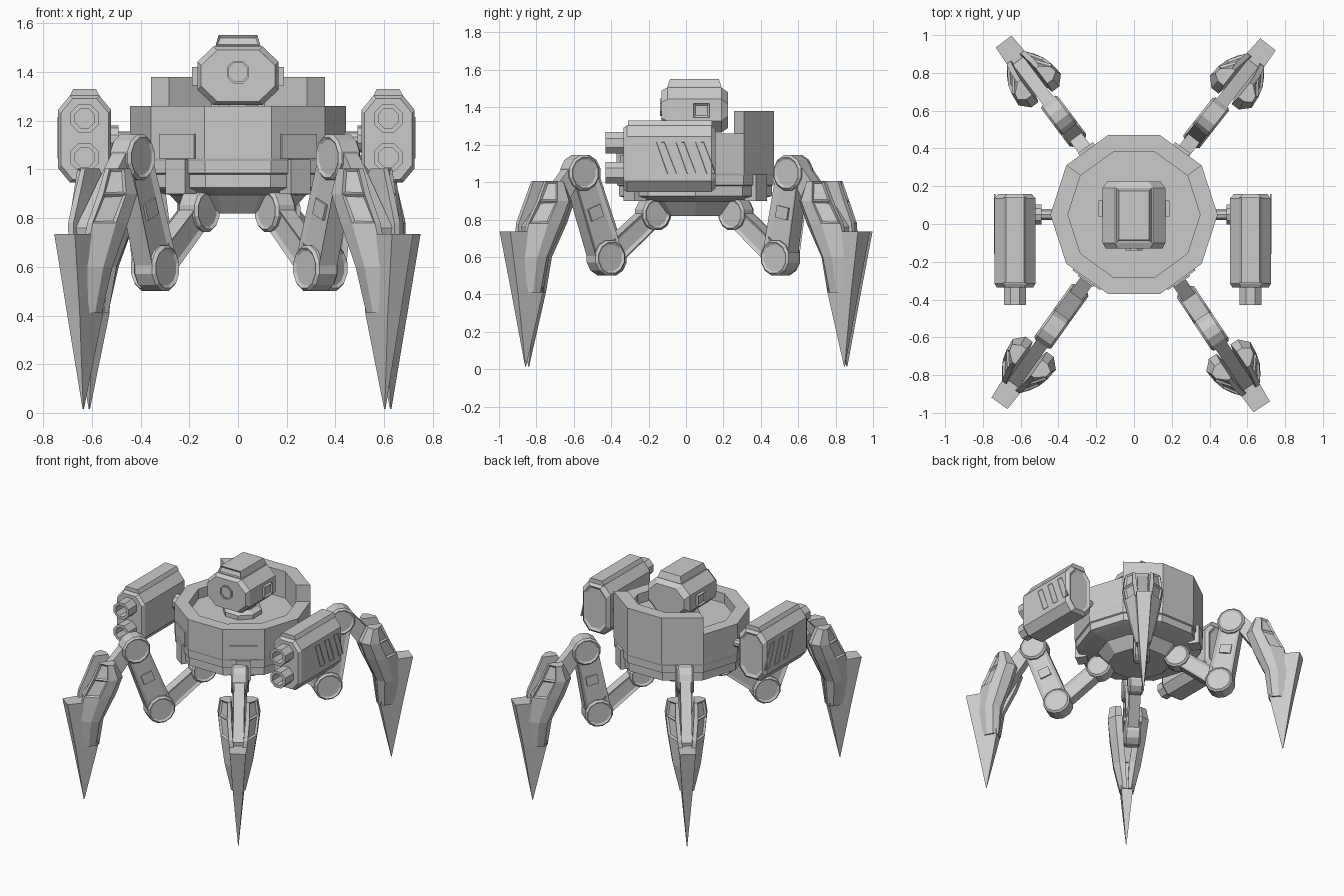
import bpy, bmesh, math
from mathutils import Matrix, Vector

cube = bpy.data.objects.get("Cube")
if cube:
    bpy.data.objects.remove(cube)

grey = bpy.data.materials.new("plain grey")
grey.use_nodes = True
GREY = (0.6, 0.6, 0.6, 1)
grey.diffuse_color = GREY
grey.node_tree.nodes["Principled BSDF"].inputs["Base Color"].default_value = GREY
CENTRE = Matrix.Translation((0, 0.05, 0))


def build(name, sections, place=Matrix(), inset=None, width=0.015, depth=0.01):
    """Skin equal-length rings of points, cap both ends, recess the chosen faces."""
    bm = bmesh.new()
    rings = [[bm.verts.new(p) for p in s] for s in sections]
    n = len(rings[0])
    for a, b in zip(rings, rings[1:]):
        for i in range(n):
            j = (i + 1) % n
            bm.faces.new((a[i], a[j], b[j], b[i]))
    bm.faces.new(rings[0])
    bm.faces.new(rings[-1])
    bmesh.ops.recalc_face_normals(bm, faces=bm.faces)
    bm.normal_update()
    if inset:
        chosen = [f for f in bm.faces if inset(f)]
        bmesh.ops.inset_individual(bm, faces=chosen, thickness=width, depth=-depth)
    bm.transform(place)
    if place.determinant() < 0:
        bmesh.ops.reverse_faces(bm, faces=bm.faces)
    mesh = bpy.data.meshes.new(name)
    bm.to_mesh(mesh)
    bm.free()
    mesh.materials.append(grey)
    obj = bpy.data.objects.new(name, mesh)
    bpy.context.collection.objects.link(obj)
    return obj


def lathe(name, profile, sides, place=Matrix(), turn=0.0, **kw):
    """Rings of (radius, height) around local z."""
    angles = [turn + math.tau * i / sides for i in range(sides)]
    return build(name, [[(r * math.cos(a), r * math.sin(a), z) for a in angles]
                        for r, z in profile], place, **kw)


def box(name, x, y, z, place=Matrix(), **kw):
    return build(name, [[(x[0], y[0], h), (x[1], y[0], h), (x[1], y[1], h), (x[0], y[1], h)]
                        for h in z], place, **kw)


def slab(name, outline, half, place=Matrix(), **kw):
    """Outline in local x and z, extruded both ways along y."""
    return build(name, [[(x, y, z) for x, z in outline] for y in (-half, half)], place, **kw)


def octagon(w, h, cx, cz):
    return [(w, -h + cz), (w, h - cz), (w - cx, h), (cx - w, h),
            (-w, h - cz), (-w, cz - h), (cx - w, -h), (w - cx, -h)]


def shell(w, h, cx, cz, spans, x, z):
    """Octagon sections along y, each span giving (y, amount trimmed from the rim)."""
    return [[(x + u, y, z + v) for u, v in octagon(w - t, h - t, cx, cz)] for y, t in spans]


def sideways(f):
    return abs(f.normal.y) > 0.9


# Hull: ten-sided tub with bands, hollow top and tapered belly
lathe("hull", [(0.21, 0.82), (0.28, 0.895), (0.39, 0.915), (0.43, 0.925), (0.43, 0.98),
               (0.44, 0.985), (0.44, 1.035), (0.443, 1.045), (0.443, 1.26), (0.35, 1.26),
               (0.35, 1.19)], 10, CENTRE)
arc = [math.radians(a) for a in (36, 72, 108, 144)]
rim = [(0.443 * math.cos(a), 0.443 * math.sin(a)) for a in arc]
rim += [(0.35 * math.cos(a), 0.35 * math.sin(a)) for a in reversed(arc)]
build("raised_back_rim", [[(x, y, z) for x, y in rim] for z in (1.2, 1.38)], CENTRE)
for a in (54, 126, 234, 306):
    face = CENTRE @ Matrix.Rotation(math.radians(a), 4, "Z")
    box("hull_bracket", (0.36, 0.438), (-0.05, 0.05), (0.9, 1.04), face)
    if a > 180:
        box("hull_panel", (0.415, 0.43), (-0.09, 0.09), (1.045, 1.145), face)

# Head with cap, eye, neck and side sensors
lathe("neck", [(0.13, 1.18), (0.13, 1.22), (0.09, 1.24), (0.09, 1.3)], 8, CENTRE, math.pi / 8)
build("head", shell(0.166, 0.12, 0.065, 0.062,
                    [(-0.13, 0.015), (-0.10, 0), (0.19, 0), (0.225, 0.025)], 0, 1.385))
build("head_cap", [[(-w, y0, z), (w, y0, z), (w, y1, z), (-w, y1, z)]
                   for w, y0, y1, z in ((0.092, -0.10, 0.19, 1.48), (0.092, -0.10, 0.19, 1.51),
                                        (0.08, -0.085, 0.175, 1.552))],
      inset=lambda f: f.normal.y < -0.7 and f.calc_center_median().z > 1.51, width=0.011)
toward_front = Matrix.Rotation(math.pi / 2, 4, "X")
lathe("eye", [(0.05, -0.01), (0.05, 0.012), (0.042, 0.012), (0.042, 0.002)], 8,
      Matrix.Translation((0, -0.128, 1.4)) @ toward_front, math.pi / 8)

for side, px in ((1, 0.617), (-1, 0.63)):
    flip = Matrix.Diagonal((side, 1, 1, 1))
    box("head_sensor", (0.15, 0.188), (0.04, 0.125), (1.345, 1.42), flip,
        inset=lambda f: f.normal.x > 0.9)

    # Weapon pod, barrels and slanted vents
    build("pod", shell(0.109, 0.178, 0.048, 0.058,
                       [(-0.335, 0.012), (-0.315, 0), (0.135, 0), (0.158, 0.02)], px, 1.125),
          flip, inset=lambda f: f.normal.y > 0.9, width=0.02)
    build("pod_top", [[(px + s * w, y, z) for s, y in
                       ((-1, -0.31), (1, -0.31), (1, 0.14), (-1, 0.14))]
                      for w, z in ((0.06, 1.29), (0.06, 1.305), (0.047, 1.33))], flip)
    for z in (1.21, 1.05):
        lathe("barrel", [(0.063, 0), (0.063, 0.11), (0.043, 0.11), (0.043, 0.02)], 8,
              flip @ Matrix.Translation((px, -0.32, z)) @ toward_front, math.pi / 8)
    for k in range(3):
        y = -0.16 + 0.105 * k
        build("pod_vent", [[(px + d, y, 1.215), (px + d, y + 0.045, 1.215),
                            (px + d, y + 0.11, 1.045), (px + d, y + 0.06, 1.045)]
                           for d in (0.104, 0.112)], flip,
              inset=lambda f: f.normal.x > 0.9, width=0.006, depth=0.006)
    outward = flip @ Matrix.Translation((0, 0.05, 1.125)) @ Matrix.Rotation(math.pi / 2, 4, "Y")
    lathe("pod_arm", [(0.03, 0.38), (0.03, 0.49), (0.055, 0.49), (0.055, 0.53)], 10, outward)


def capsule(p, rp, q, rq, steps=6):
    """Outline around two circles."""
    p, q = Vector(p), Vector(q)
    d = q - p
    heading = math.atan2(d.y, d.x)
    pts = []
    for c, r, start in ((p, rp, heading + math.pi / 2), (q, rq, heading - math.pi / 2)):
        for i in range(steps + 1):
            a = start + math.pi * i / steps
            pts.append((c.x + r * math.cos(a), c.y + r * math.sin(a)))
    return pts


def joint(name, p, r, half, place):
    lathe(name, [(r - 0.012, -half), (r, 0.012 - half), (r, half - 0.012), (r - 0.012, half)], 12,
          place @ Matrix.Translation((p[0], 0, p[1])) @ toward_front, math.pi / 12,
          inset=lambda f: abs(f.normal.z) > 0.9, width=0.012, depth=0.008)


def leg(place, shift):
    hip, knee, elbow = (0.275, 0.83), (0.575, 0.595), (0.66 + 1.1 * shift, 1.05)
    claw = place @ Matrix.Translation((shift, 0, 0))
    # Jointed links, the middle one with a small clip on its flanks
    slab("leg_inner_link", capsule(hip, 0.055, knee, 0.06), 0.038, place,
         inset=sideways, width=0.018)
    slab("leg_middle_link", capsule(knee, 0.085, elbow, 0.075), 0.045, place,
         inset=sideways, width=0.022, depth=0.014)
    low, high = (Vector(knee).lerp(Vector(elbow), t) for t in (0.46, 0.6))
    slab("leg_link_clip", capsule(low, 0.04, high, 0.04, 1), 0.042, place)
    joint("hip_joint", hip, 0.09, 0.05, place)
    joint("knee_joint", knee, 0.097, 0.055, place)
    joint("elbow_joint", elbow, 0.097, 0.055, place)
    # Forearm running into the claw
    slab("leg_forearm", [(0.63, 1.135), (0.70, 1.135), (0.76, 1.07), (0.88, 0.93), (1.02, 0.76),
                         (1.0, 0.60), (0.93, 0.62), (0.83, 0.80), (0.72, 0.96)], 0.035, claw)
    # Central spike
    build("claw_spike", [[(a, -w, z), (b, -w * 0.8, z), (b, w * 0.8, z), (a, w, z)]
                         for a, b, w, z in ((0.94, 1.147, 0.065, 0.735),
                                            (0.93, 1.085, 0.04, 0.41),
                                            (1.013, 1.017, 0.002, 0.015))], claw)
    # Paired armour prongs: (inner, outer, near, far, height)
    rows = ((0.83, 0.93, 0.05, 0.125, 1.005), (0.78, 0.975, 0.045, 0.14, 0.90),
            (0.82, 1.035, 0.035, 0.125, 0.78), (0.90, 1.065, 0.012, 0.095, 0.60),
            (0.92, 1.05, 0.004, 0.05, 0.41))
    for s in (1, -1):
        prong = []
        for a, b, n, f, z in rows:
            w = b - a
            prong.append([(a, s * n, z), (a, s * (n + f) / 2, z), (a + 0.25 * w, s * f, z),
                          (a + 0.6 * w, s * f * 0.95, z), (b, s * (n + 0.3 * (f - n)), z),
                          (b, s * n, z)])
        build("claw_prong", prong, claw, width=0.014, depth=0.012,
              inset=lambda f: f.normal.x > 0.3 and abs(f.normal.y) > 0.2
              and 0.8 < f.calc_center_median().z < 0.96)


# Four legs radiating from the hull centre
for angle, shift in ((51.8, 0.0), (127.0, 0.0), (234.5, 0.08), (303.6, 0.075)):
    leg(CENTRE @ Matrix.Rotation(math.radians(angle), 4, "Z"), shift)
